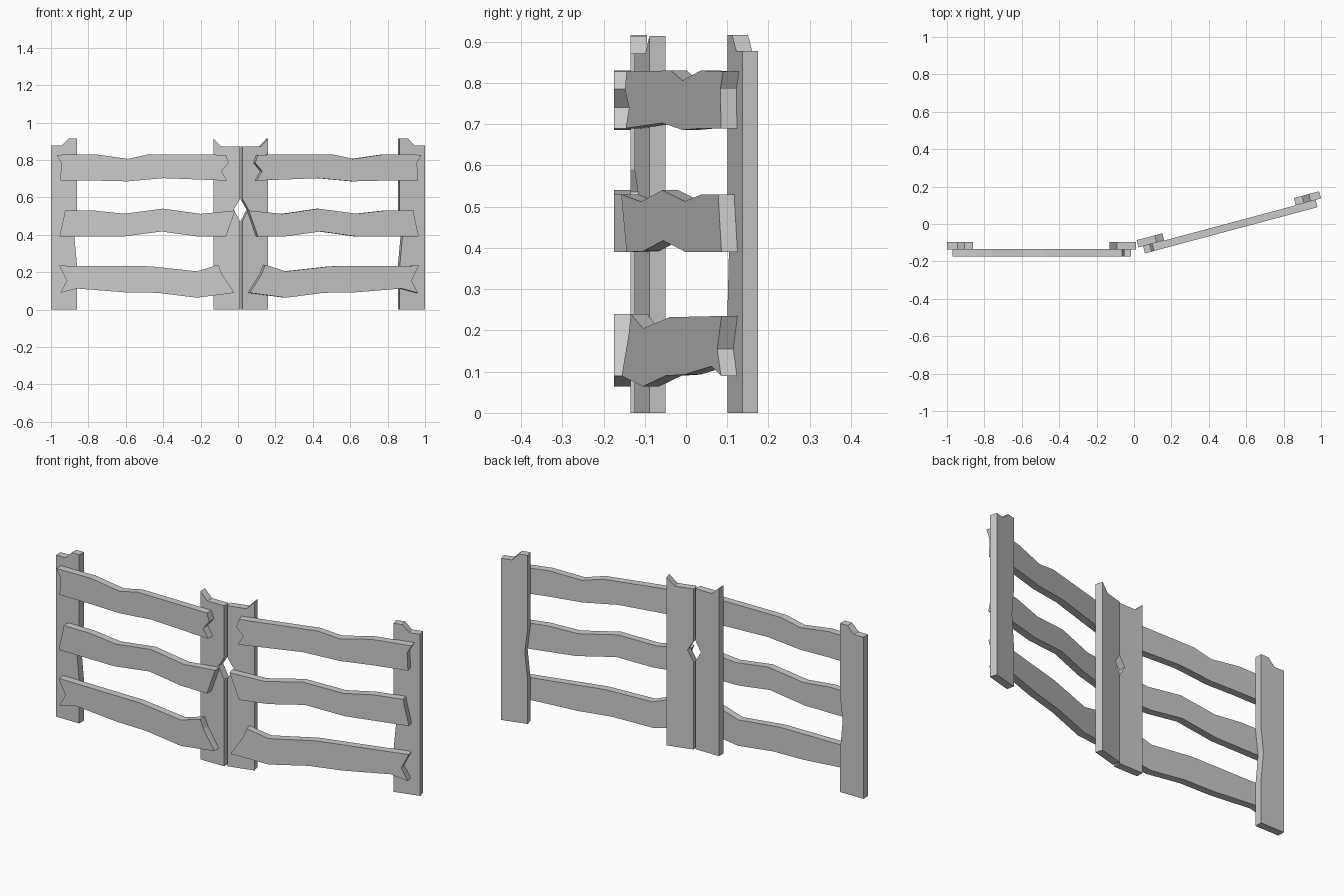
import bpy, bmesh
from math import radians
from mathutils import Matrix

if "Cube" in bpy.data.objects:
    bpy.data.objects.remove(bpy.data.objects["Cube"])

SEAM = -0.135      # plane where rails meet posts
THICK = 0.04

# Board outlines (x, z) of the left gate leaf
outer_post = [(-1, 0), (-1, .878), (-.943, .878), (-.905, .916), (-.86, .916),
              (-.86, .52), (-.875, .39), (-.86, .23), (-.86, 0)]
inner_post = [(-.132, 0), (-.132, .914), (-.09, .872), (.01, .872), (.01, .59),
              (-.023, .535), (.01, .475), (.01, 0)]
top_rail = [(-.97, .828), (-.76, .83), (-.59, .806), (-.48, .83), (-.065, .828),
            (-.05, .785), (-.088, .74), (-.058, .69), (-.4, .703), (-.59, .686),
            (-.76, .69), (-.95, .69), (-.945, .785)]
middle_rail = [(-.925, .53), (-.77, .53), (-.61, .513), (-.4, .54), (-.2, .512),
               (-.015, .53), (-.065, .39), (-.22, .392), (-.41, .418), (-.62, .39),
               (-.955, .39), (-.93, .5)]
bottom_rail = [(-.955, .235), (-.47, .232), (-.22, .205), (-.105, .24), (-.085, .19),
               (-.02, .09), (-.22, .064), (-.43, .09), (-.61, .093), (-.86, .113),
               (-.95, .09), (-.915, .155)]

boards = [("outer_post", outer_post, SEAM), ("inner_post", inner_post, SEAM),
          ("top_rail", top_rail, SEAM - THICK),
          ("middle_rail", middle_rail, SEAM - THICK),
          ("bottom_rail", bottom_rail, SEAM - THICK)]


def make_board(name, outline, y, matrix):
    """Extrude an outline into a plank and place it with a matrix."""
    bm = bmesh.new()
    face = bm.faces.new([bm.verts.new((x, y, z)) for x, z in outline])
    new = bmesh.ops.extrude_face_region(bm, geom=[face])["geom"]
    bmesh.ops.translate(bm, vec=(0, THICK, 0),
                        verts=[g for g in new if isinstance(g, bmesh.types.BMVert)])
    bm.transform(matrix)
    bmesh.ops.recalc_face_normals(bm, faces=bm.faces)
    mesh = bpy.data.meshes.new(name)
    bm.to_mesh(mesh)
    bm.free()
    bpy.context.collection.objects.link(bpy.data.objects.new(name, mesh))


# Right leaf: mirrored, then swung open 15 degrees about its inner post
swing = (Matrix.Translation((.0244, -.125, 0)) @ Matrix.Rotation(radians(15), 4, 'Z')
         @ Matrix.Translation((.01, -SEAM, 0)) @ Matrix.Diagonal((-1, 1, 1, 1)))

for side, matrix in (("left", Matrix.Identity(4)), ("right", swing)):
    for name, outline, y in boards:
        make_board(f"{side}_{name}", outline, y, matrix)
